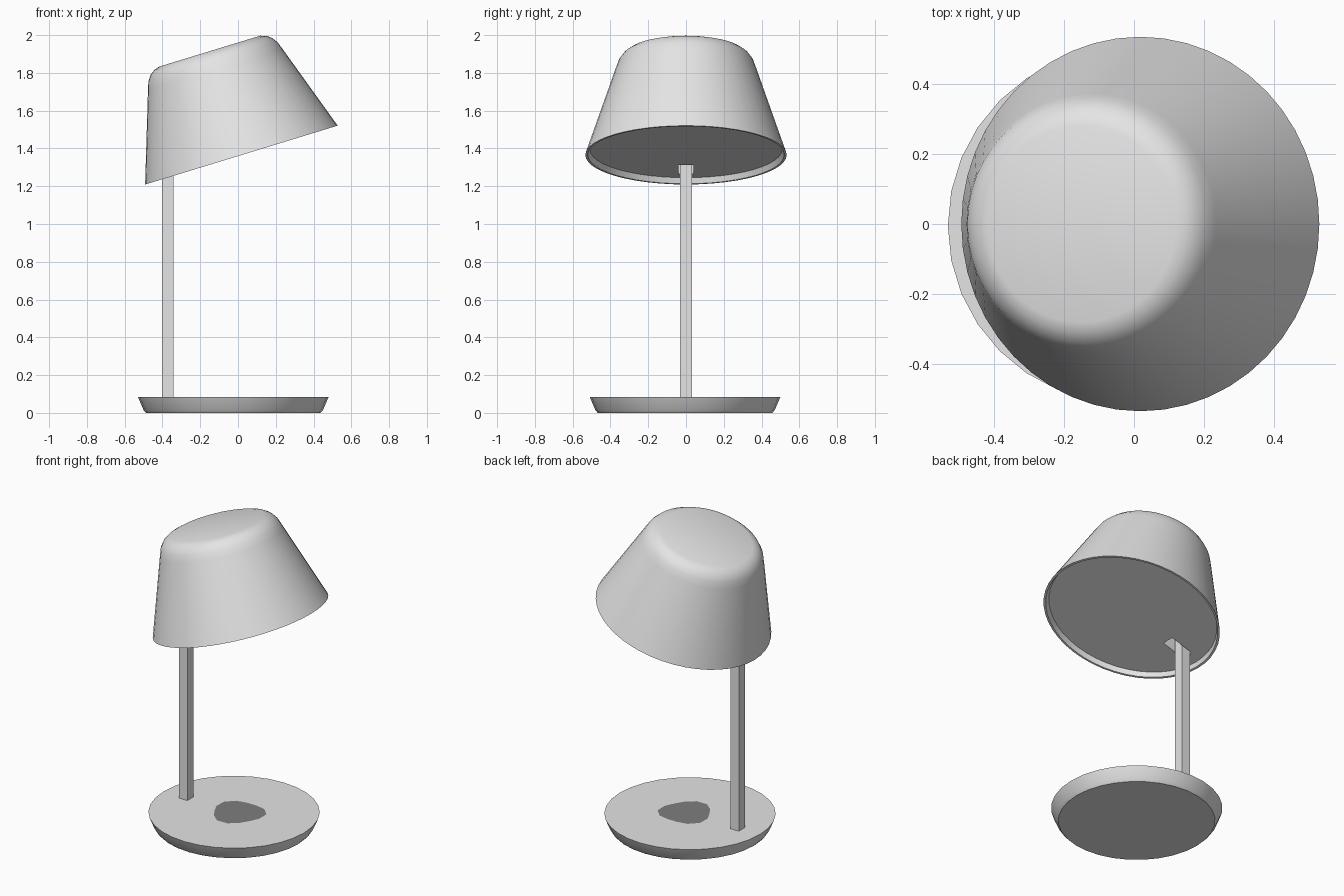
import bpy, bmesh, math
from mathutils import Matrix, Vector

if "Cube" in bpy.data.objects:
    bpy.data.objects.remove(bpy.data.objects["Cube"])


def flat_colour(name, value):
    mat = bpy.data.materials.new(name)
    mat.diffuse_color = (value, value, value, 1)
    mat.use_nodes = True
    mat.node_tree.nodes["Principled BSDF"].inputs["Base Color"].default_value = mat.diffuse_color
    return mat


light_grey = flat_colour("light_grey", 0.78)
dark_grey = flat_colour("dark_grey", 0.21)


def add_object(name, bm, mat=light_grey):
    mesh = bpy.data.meshes.new(name)
    bm.to_mesh(mesh)
    bm.free()
    mesh.materials.append(mat)
    ob = bpy.data.objects.new(name, mesh)
    bpy.context.collection.objects.link(ob)
    return ob


def lathe(name, profile, sides):
    """Closed solid of revolution; profile runs from the bottom to the top."""
    bm = bmesh.new()
    rings = []
    for r, z in profile:
        rings.append([bm.verts.new((r * math.cos(math.tau * i / sides),
                                    r * math.sin(math.tau * i / sides), z))
                      for i in range(sides)])
    for a, b in zip(rings, rings[1:]):
        for i in range(sides):
            j = (i + 1) % sides
            bm.faces.new((a[i], a[j], b[j], b[i]))
    bm.faces.new(rings[0][::-1])
    bm.faces.new(rings[-1])
    bmesh.ops.recalc_face_normals(bm, faces=bm.faces)
    return add_object(name, bm)


def box(name, lo, hi):
    bm = bmesh.new()
    bmesh.ops.create_cube(bm, size=1)
    lo, hi = Vector(lo), Vector(hi)
    bm.transform(Matrix.Translation((lo + hi) / 2) @ Matrix.Diagonal((*(hi - lo), 1)))
    return add_object(name, bm)


def activate(ob):
    bpy.ops.object.select_all(action='DESELECT')
    ob.select_set(True)
    bpy.context.view_layer.objects.active = ob


# Round base, narrower at the bottom
base = lathe("base", [(0.462, 0), (0.475, 0.015), (0.505, 0.085)], 32)
base.location = (-0.025, -0.005, 0)

# Irregular dark patch in the middle of the base
bm = bmesh.new()
patch = []
for i in range(14):
    a = math.tau * i / 14
    r = 0.155 + 0.015 * math.sin(3 * a)
    patch.append(bm.verts.new((r * math.cos(a), r * math.sin(a), 0.088)))
bm.faces.new(patch)
add_object("base_centre_patch", bm, dark_grey)

# Upright pole near the left edge
box("pole", (-0.402, -0.032, 0.08), (-0.342, 0.032, 1.38))

# Tilted shade with a rounded top shoulder and a recessed underside
shade = lathe("shade", [(0.508, 0.03), (0.52, 0.0), (0.533, 0.0), (0.372, 0.475),
                        (0.357, 0.517), (0.335, 0.547), (0.31, 0.565),
                        (0.28, 0.575)], 48)
shade.location = (0.018, 0, 1.365)
shade.rotation_euler = (0, -math.radians(17), 0)

# Slot in the shade underside where the pole enters
cutter = box("slot_cutter", (-0.41, -0.04, 1.1), (-0.26, 0.04, 1.37))
cutter.hide_render = True
cut = shade.modifiers.new("slot", 'BOOLEAN')
cut.operation = 'DIFFERENCE'
cut.solver = 'EXACT'
cut.object = cutter
activate(shade)
bpy.ops.object.modifier_apply(modifier=cut.name)
bpy.data.objects.remove(cutter)

# Smooth the round parts, keeping rims sharp
for ob in (base, shade):
    activate(ob)
    bpy.ops.object.shade_smooth_by_angle(angle=math.radians(35))
